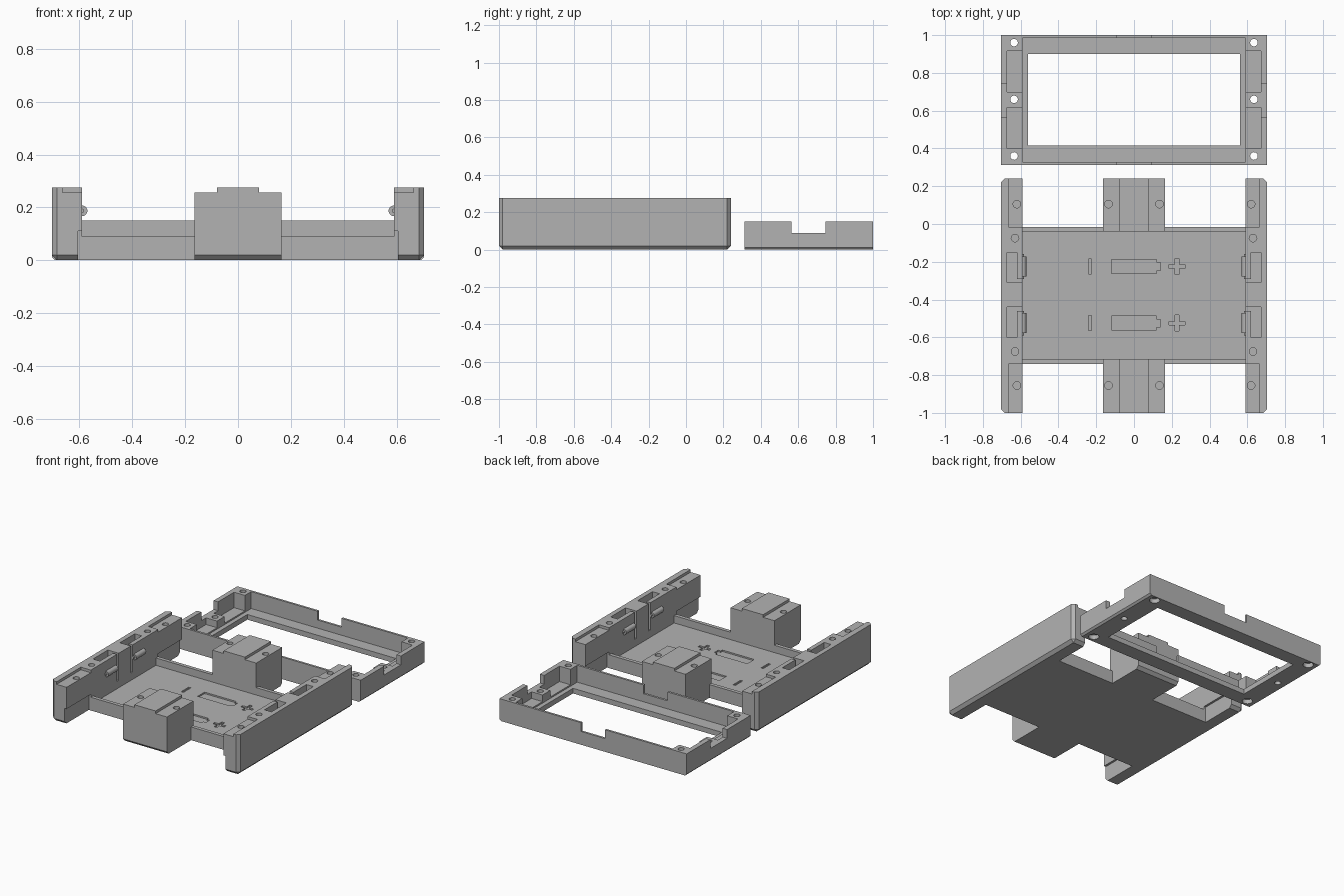
import bpy, bmesh
from mathutils import Matrix, Vector

cube = bpy.data.objects.get("Cube")
if cube:
    bpy.data.objects.remove(cube, do_unlink=True)

grey = bpy.data.materials.new("plain grey")
grey.use_nodes = True
grey.diffuse_color = (0.45, 0.45, 0.45, 1)
grey.node_tree.nodes["Principled BSDF"].inputs["Base Color"].default_value = grey.diffuse_color


def add_box(bm, x, y, z):
    lo, hi = Vector((x[0], y[0], z[0])), Vector((x[1], y[1], z[1]))
    size = Matrix.Diagonal((*(hi - lo), 1))
    return bmesh.ops.create_cube(bm, size=1, matrix=Matrix.Translation((lo + hi) / 2) @ size)


def add_hole(bm, x, y, z, r):
    place = Matrix.Translation((x, y, sum(z) / 2))
    bmesh.ops.create_cone(bm, cap_ends=True, segments=24, radius1=r, radius2=r,
                          depth=z[1] - z[0], matrix=place)


def finish(name, bm):
    bmesh.ops.recalc_face_normals(bm, faces=bm.faces)
    mesh = bpy.data.meshes.new(name)
    bm.to_mesh(mesh)
    bm.free()
    mesh.materials.append(grey)
    ob = bpy.data.objects.new(name, mesh)
    bpy.context.collection.objects.link(ob)
    return ob


def box(name, x, y, z, chamfer=None, width=0.02):
    bm = bmesh.new()
    add_box(bm, x, y, z)
    if chamfer:
        edges = [e for e in bm.edges if chamfer((e.verts[0].co + e.verts[1].co) / 2)]
        bmesh.ops.bevel(bm, geom=edges, offset=width, segments=1, affect='EDGES')
    return finish(name, bm)


def cut(ob, boxes=(), holes=()):
    """Subtract boxes and round holes, then bake the result."""
    bm = bmesh.new()
    for b in boxes:
        add_box(bm, *b)
    for h in holes:
        add_hole(bm, *h)
    cutter = finish("cutter", bm)
    cutter.hide_render = True
    mod = ob.modifiers.new("cut", 'BOOLEAN')
    mod.operation, mod.solver, mod.object, mod.use_self = 'DIFFERENCE', 'EXACT', cutter, True
    bpy.context.view_layer.update()
    baked = bpy.data.meshes.new_from_object(ob.evaluated_get(bpy.context.evaluated_depsgraph_get()))
    ob.modifiers.clear()
    ob.data = baked
    bpy.data.objects.remove(cutter, do_unlink=True)


def mirrored(ob, name):
    bm = bmesh.new()
    bm.from_mesh(ob.data)
    bm.transform(Matrix.Scale(-1, 4, (1, 0, 0)))
    return finish(name, bm)


FRONT, BACK, MID = -1.0, 0.24, -0.375
ends = [(-1.1, -0.74), (-0.015, 0.3)]

# Tray floor with engraved polarity marks
floor = box("tray_floor", (-0.59, 0.59), (-0.74, -0.015), (0, 0.04))
depth = (0.03, 0.06)
marks = []
for y in (-0.225, -0.525):
    marks += [((-0.242, -0.225), (y - 0.04, y + 0.04), depth),
              ((-0.12, 0.12), (y - 0.037, y + 0.037), depth),
              ((0.11, 0.14), (y - 0.02, y + 0.02), depth),
              ((0.185, 0.27), (y - 0.01, y + 0.01), depth),
              ((0.217, 0.238), (y - 0.042, y + 0.042), depth)]
cut(floor, marks)

# Low lips at the floor's front and back edges
for name, y in (("front_lip", (-0.74, -0.715)), ("back_lip", (-0.04, -0.015))):
    for side, x in (("left", (0.165, 0.59)), ("right", (-0.59, -0.165))):
        box(side + "_" + name, x, y, (0.04, 0.09))

# Middle end blocks with a raised centre strip
for name, y, outer, hole_y in (("front_block", (FRONT, -0.715), FRONT, -0.855),
                               ("back_block", (-0.04, BACK), BACK, 0.105)):
    block = box(name, (-0.165, 0.165), y, (0, 0.275),
                lambda c: c.z < 0.01 and abs(c.y - outer) < 0.01)
    cut(block, [((s * 0.13 - 0.05, s * 0.13 + 0.05), (-1.1, 0.3), (0.257, 0.4)) for s in (-1, 1)],
        [(s * 0.135, hole_y, (0.12, 0.3), 0.02) for s in (-1, 1)])

# Side rails: chamfered outside, with ledges, spring slots and screw holes
rail = box("left_rail", (0.59, 0.705), (FRONT, BACK), (0, 0.275),
           lambda c: (c.z < 0.01 and c.x > 0.6) or (c.x > 0.7 and 0.1 < c.z < 0.2))
cuts = []
for y in ends:
    cuts += [((0.5, 0.605), y, (-0.1, 0.11)), ((0.5, 0.665), y, (0.257, 0.4))]
for s in (-1, 1):
    far, near, slit = MID + s * 0.225, MID + s * 0.065, MID + s * 0.085
    cuts += [((0.62, 0.672), sorted((far, near)), (0.09, 0.4)),
             ((0.5, 0.64), sorted((near, slit)), (0.09, 0.4))]
cut(rail, cuts, [(x, y, (0.12, 0.3), 0.02) for x, y in
                 ((0.62, 0.105), (0.63, -0.075), (0.63, -0.675), (0.62, -0.855))])
mirrored(rail, "right_rail")

# Rounded snap bumps on the rails' inner faces
for s, name in ((-1, "front_bump"), (1, "back_bump")):
    bm = bmesh.new()
    turn = Matrix.Rotation(1.5708, 4, 'X')
    bmesh.ops.create_cone(bm, cap_ends=True, segments=20, radius1=0.02, radius2=0.02, depth=0.13,
                          matrix=Matrix.Translation((0.59, MID + s * 0.15, 0.187)) @ turn)
    rims = [e for e in bm.edges if abs(e.verts[0].co.y - e.verts[1].co.y) < 0.01]
    bmesh.ops.bevel(bm, geom=rims, offset=0.012, segments=2, affect='EDGES')
    bump = finish("left_" + name, bm)
    for ob in (bump, mirrored(bump, "right_" + name)):
        bpy.context.view_layer.objects.active = ob
        bpy.ops.object.select_all(action='DESELECT')
        ob.select_set(True)
        bpy.ops.object.shade_smooth_by_angle(angle=0.6)

# Cover frame: window, hollow inside, wall notches and screw posts
frame = box("cover_frame", (-0.705, 0.705), (0.312, 1.0), (0, 0.15),
            lambda c: c.z < 0.01 and abs(c.x) > 0.7, 0.012)
top = 0.3
cuts = [((-0.56, 0.56), (0.415, 0.9), (-0.1, top)),
        ((-0.59, 0.59), (0.327, 0.985), (0.035, top)),
        ((-0.09, 0.09), (0.2, 1.1), (0.09, top)),
        ((-0.8, 0.8), (0.565, 0.745), (0.09, top))]
holes = []
for s in (-1, 1):
    pocket = sorted((s * 0.57, s * 0.672))
    cuts += [(pocket, (0.4, 0.617), (0.045, top)), (pocket, (0.7, 0.917), (0.045, top))]
    for y in (0.36, 0.66, 0.96):
        holes.append((s * 0.635, y, (-0.1, top), 0.02))
        if y != 0.66:
            holes.append((s * 0.635, y, (-0.1, 0.03), 0.033))
cut(frame, cuts, holes)
